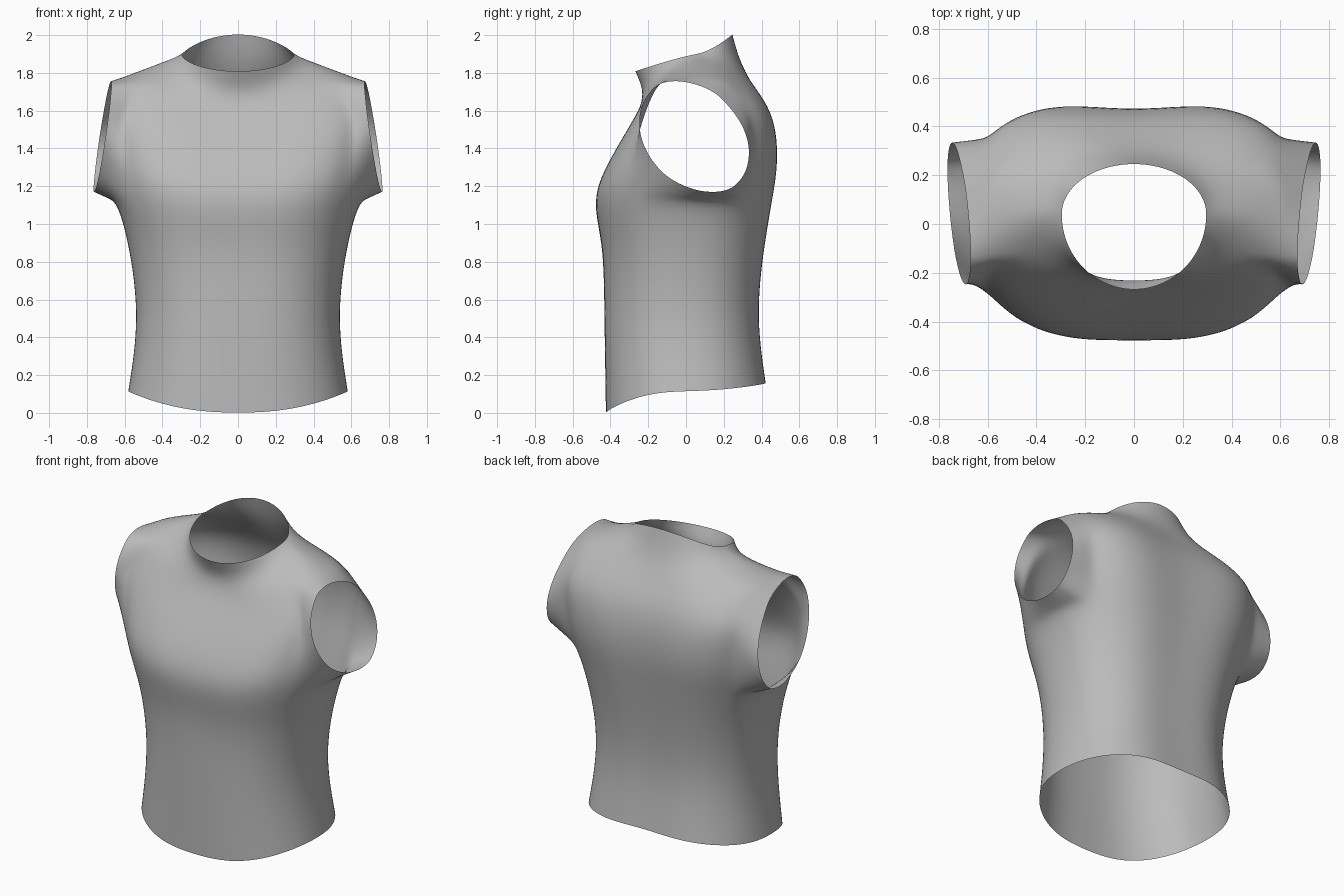
import bpy
import bmesh
import math

cube = bpy.data.objects.get("Cube")
if cube:
    bpy.data.objects.remove(cube, do_unlink=True)

COLS = 32          # columns around the body
HALF = 3           # armhole half width in columns
LOW, HIGH = 5, 9   # rings that bound the armholes

# Rings from hem to collar:
# half width, side z, side y, front y, front z, back y, back z, squareness
RINGS = [
    (.584, .115, .00, -.438, .000, .455, .160, 2.3),
    (.554, .30, .00, -.442, .25, .430, .32, 2.3),
    (.537, .50, .00, -.446, .48, .413, .50, 2.3),
    (.551, .70, .00, -.448, .70, .422, .70, 2.3),
    (.585, .91, .00, -.458, .90, .452, .92, 2.4),
    (.640, 1.11, .01, -.500, 1.08, .485, 1.12, 2.5),
    (.665, 1.27, .03, -.483, 1.21, .509, 1.28, 2.8),
    (.675, 1.44, .03, -.402, 1.36, .507, 1.45, 3.1),
    (.680, 1.60, .03, -.315, 1.50, .468, 1.60, 3.5),
    (.600, 1.783, .02, -.255, 1.60, .396, 1.71, 2.7),
    (.430, 1.848, .03, -.230, 1.67, .312, 1.81, 2.3),
    (.340, 1.878, .04, -.235, 1.73, .274, 1.90, 2.1),
    (.298, 1.897, .04, -.270, 1.808, .247, 2.004, 2.0),
]


def spow(v, e):
    return math.copysign(abs(v) ** e, v)


def ring_point(ring, col):
    w, zs, ys, yf, zf, yb, zb, n = ring
    t = 2 * math.pi * col / COLS
    c, s = math.cos(t), math.sin(t)
    x = w * spow(c, 2 / n)
    y_end, z_end = (yb, zb) if s > 0 else (yf, zf)
    y = ys + (y_end - ys) * abs(s) ** (2 / n)
    if w > .5:  # shallow hollow down the middle of chest and spine
        y *= 1 - (.08 if s > 0 else .03) * math.exp(-(x / .22) ** 2)
    # The neckline slopes more evenly than the body rings
    bend = 1.6 if s > 0 else (2 if w > .5 else 1.15)
    return x, y, zs + (z_end - zs) * abs(s) ** bend


def sleeve_point(co, side):
    # Matching point on the tilted oval sleeve opening
    t = math.atan2(co.z - 1.46, co.y - .04)
    c, s = math.cos(t), math.sin(t)
    y = .042 + .300 * c - .045 * s
    z = 1.462 + .294 * s - .045 * c
    return side * (.717 - .042 * s + .023 * c), y, z


bm = bmesh.new()
grid = [[bm.verts.new(ring_point(r, c)) for c in range(COLS)] for r in RINGS]


def in_armhole(r, c):
    centred = [(c + .5 - k + COLS / 2) % COLS - COLS / 2 for k in (0, COLS // 2)]
    return LOW <= r < HIGH and any(abs(d) < HALF for d in centred)


def bridge(a, b):
    for i in range(len(a)):
        j = (i + 1) % len(a)
        bm.faces.new((a[i], a[j], b[j], b[i]))


# Body, shoulders and collar, leaving the armholes open
for r in range(len(RINGS) - 1):
    for c in range(COLS):
        if not in_armhole(r, c):
            d = (c + 1) % COLS
            bm.faces.new((grid[r][c], grid[r][d], grid[r + 1][d], grid[r + 1][c]))

# Short sleeves grown from the armhole edges
for side, mid in ((1, 0), (-1, COLS // 2)):
    span = range(-HALF, HALF + 1)
    rows = range(LOW + 1, HIGH)
    loop = [grid[LOW][(mid + k) % COLS] for k in span]
    loop += [grid[r][(mid + HALF) % COLS] for r in rows]
    loop += [grid[HIGH][(mid + k) % COLS] for k in reversed(span)]
    loop += [grid[r][(mid - HALF) % COLS] for r in reversed(rows)]
    cuff = [bm.verts.new(sleeve_point(v.co, side)) for v in loop]
    middle = [bm.verts.new(a.co.lerp(b.co, .4)) for a, b in zip(loop, cuff)]
    bridge(loop, middle)
    bridge(middle, cuff)

# Drop the unused points inside the armholes and face everything outward
bmesh.ops.delete(bm, geom=[v for v in bm.verts if not v.link_faces], context='VERTS')
bmesh.ops.recalc_face_normals(bm, faces=bm.faces)
front = min(bm.faces, key=lambda f: f.calc_center_median().y)
if front.normal.y > 0:
    bmesh.ops.reverse_faces(bm, faces=bm.faces)
for f in bm.faces:
    f.smooth = True

mesh = bpy.data.meshes.new("shirt")
bm.to_mesh(mesh)
bm.free()
shirt = bpy.data.objects.new("shirt", mesh)
bpy.context.collection.objects.link(shirt)
smooth = shirt.modifiers.new("smooth_cloth", 'SUBSURF')
smooth.levels = smooth.render_levels = 2

# Plain grey cloth
grey = bpy.data.materials.new("grey_cloth")
grey.use_nodes = True
colour = (.5, .5, .5, 1)
grey.diffuse_color = colour
shader = next(n for n in grey.node_tree.nodes if n.type == 'BSDF_PRINCIPLED')
shader.inputs["Base Color"].default_value = colour
mesh.materials.append(grey)
